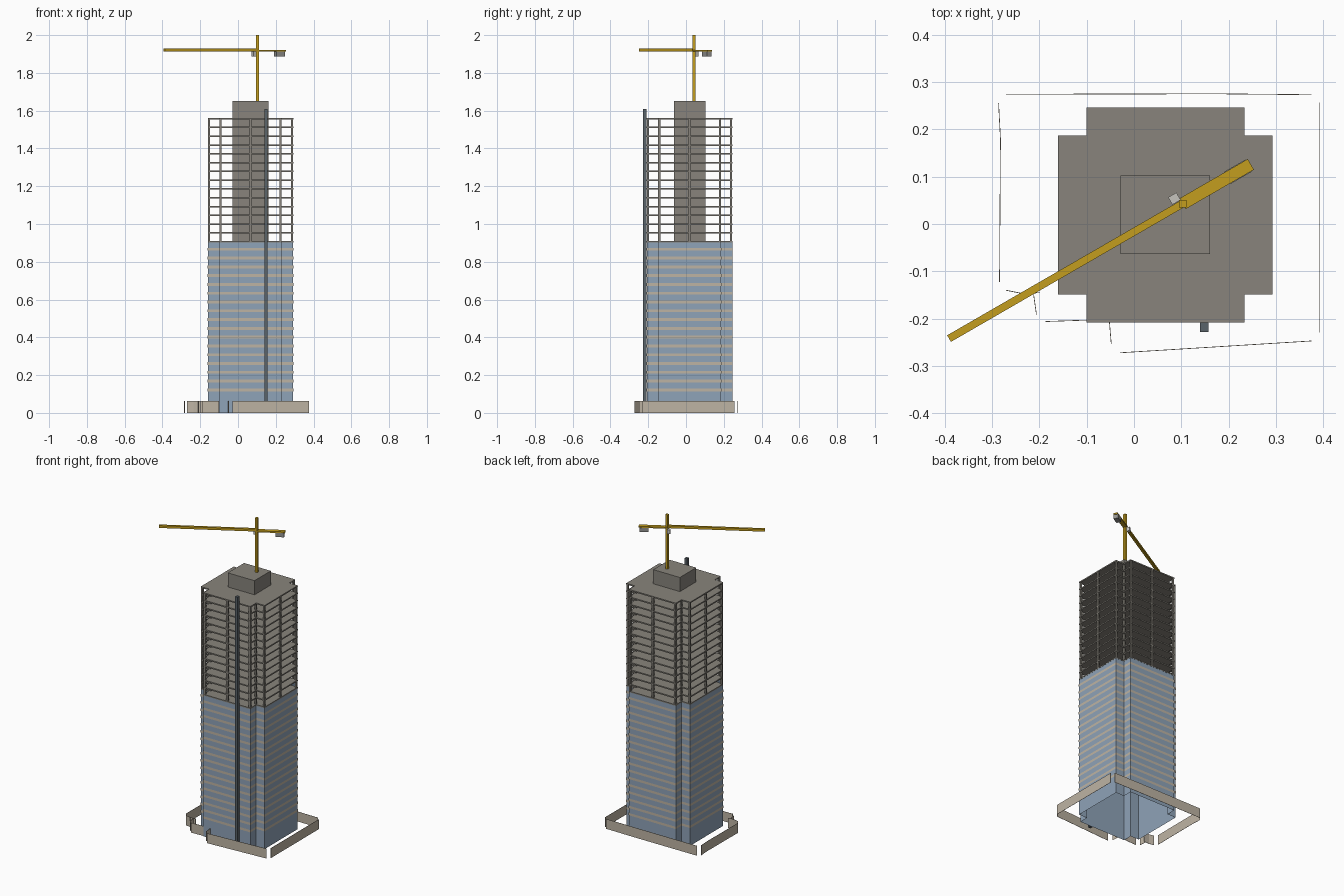
import bpy, bmesh, math
from mathutils import Vector, Matrix

if "Cube" in bpy.data.objects:
    bpy.data.objects.remove(bpy.data.objects["Cube"])


def material(name, rgb):
    lin = [(c / 255 / 12.92 if c < 11 else ((c / 255 + 0.055) / 1.055) ** 2.4) for c in rgb]
    m = bpy.data.materials.new(name)
    m.use_nodes = True
    m.diffuse_color = (*lin, 1)
    m.node_tree.nodes["Principled BSDF"].inputs["Base Color"].default_value = (*lin, 1)
    return m


GLASS = material("blue glass", (143, 163, 184))
BEIGE = material("beige panel", (190, 180, 164))
CONCRETE = material("concrete", (136, 132, 124))
YELLOW = material("crane yellow", (196, 158, 30))
STEEL = material("dark steel", (90, 99, 106))
WEIGHT = material("ballast grey", (150, 149, 146))
CABIN = material("cabin grey", (198, 196, 190))

CX, CY = 0.0665, 0.019            # tower centre
LONG_X, SHORT_X = 0.2265, 0.1665  # half sizes of the notched plan
LONG_Y, SHORT_Y = 0.227, 0.1675
STOREY, GLASS_TOP = 0.0465, 0.91


def finish(name, bm, mat):
    bmesh.ops.recalc_face_normals(bm, faces=bm.faces)
    mesh = bpy.data.meshes.new(name)
    bm.to_mesh(mesh)
    bm.free()
    mesh.materials.append(mat)
    obj = bpy.data.objects.new(name, mesh)
    bpy.context.collection.objects.link(obj)
    return obj


def add_box(bm, centre, size, angle=0):
    m = Matrix.Translation(centre) @ Matrix.Rotation(angle, 4, 'Z') @ Matrix.Diagonal((*size, 1))
    bmesh.ops.create_cube(bm, size=1, matrix=m)


def box(name, mat, centre, size, angle=0):
    bm = bmesh.new()
    add_box(bm, centre, size, angle)
    return finish(name, bm, mat)


def plan(grow=0):
    """Rectangle with a square notch cut from each corner."""
    lx, sx, ly, sy = (v + grow for v in (LONG_X, SHORT_X, LONG_Y, SHORT_Y))
    corner = [(lx, sy), (sx, sy), (sx, ly)]
    pts = []
    for mx, my in ((1, 1), (-1, 1), (-1, -1), (1, -1)):
        part = [(CX + mx * x, CY + my * y) for x, y in corner]
        pts += part if mx * my > 0 else part[::-1]
    return pts


def add_prism(bm, z0, z1, grow=0, bottom=True, top=True):
    pts = plan(grow)
    lo = [bm.verts.new((x, y, z0)) for x, y in pts]
    hi = [bm.verts.new((x, y, z1)) for x, y in pts]
    n = len(pts)
    for i in range(n):
        j = (i + 1) % n
        bm.faces.new((lo[i], lo[j], hi[j], hi[i]))
    if bottom:
        bm.faces.new(lo[::-1])
    if top:
        bm.faces.new(hi)


# Glazed lower storeys, open underneath
bm = bmesh.new()
add_prism(bm, 0, GLASS_TOP, -0.001, bottom=False)
finish("glass_facade", bm, GLASS)

# Beige bands around each glazed storey
bm = bmesh.new()
for i in range(17):
    z = 0.122 + i * STOREY
    add_prism(bm, z - 0.0075, z + 0.0075, 0.001, bottom=False, top=False)
finish("facade_bands", bm, BEIGE)

# Bare floor slabs
bm = bmesh.new()
for i in range(15):
    z = GLASS_TOP + 0.0005 + i * STOREY
    add_prism(bm, z - 0.008, z)
finish("floor_slabs", bm, CONCRETE)

# Columns at the plan's corners and the middle of each side
bm = bmesh.new()
z0, z1 = GLASS_TOP, GLASS_TOP + 14 * STOREY - 0.004
spots = plan(-0.007) + [(CX + s * (LONG_X - 0.007), CY) for s in (-1, 1)]
spots += [(CX, CY + s * (LONG_Y - 0.007)) for s in (-1, 1)]
for x, y in spots:
    add_box(bm, (x, y, (z0 + z1) / 2), (0.011, 0.011, z1 - z0))
finish("columns", bm, CONCRETE)

# Lift core and hoist mast
box("lift_core", CONCRETE, (CX, 0.0195, 1.281), (0.189, 0.165, 0.742))
box("hoist_mast", STEEL, (0.148, -0.218, 0.804), (0.018, 0.02, 1.608))

# Tower crane
MAST = Vector((0.103, 0.043, 0))
TURN = math.radians(30)


def crane_part(name, mat, along, side, z, size):
    offset = Matrix.Rotation(TURN, 3, 'Z') @ Vector((along, side, z))
    box(name, mat, MAST + offset, size, TURN)


box("crane_mast", YELLOW, MAST + Vector((0, 0, 1.826)), (0.016, 0.016, 0.348))
crane_part("crane_jib", YELLOW, -0.285, 0, 1.922, (0.57, 0.016, 0.015))
crane_part("crane_counter_jib", YELLOW, 0.083, 0, 1.917, (0.166, 0.026, 0.009))
crane_part("crane_counterweight", WEIGHT, 0.135, 0, 1.9, (0.052, 0.029, 0.026))
crane_part("crane_cabin", CABIN, -0.01, 0.018, 1.9, (0.02, 0.018, 0.026))

# Site fence made of thin straight panels
FENCE = [
    [(-0.27, 0.274), (0.172, 0.275), (0.375, 0.273)],
    [(-0.286, 0.255), (-0.282, 0.18), (-0.284, -0.122)],
    [(0.392, 0.257), (0.392, -0.229)],
    [(-0.03, -0.272), (0.375, -0.247)],
    [(-0.052, -0.206), (-0.048, -0.253)],
    [(-0.187, -0.206), (-0.1, -0.203)],
    [(-0.212, -0.149), (-0.206, -0.191)],
    [(-0.27, -0.14), (-0.235, -0.147), (-0.198, -0.145)],
]
bm = bmesh.new()
for run in FENCE:
    for a, b in zip(run, run[1:]):
        a, b = Vector(a), Vector(b)
        d = b - a
        mid = (a + b) / 2
        add_box(bm, (mid.x, mid.y, 0.0315), (d.length, 0.0015, 0.063), math.atan2(d.y, d.x))
finish("site_fence", bm, BEIGE)
